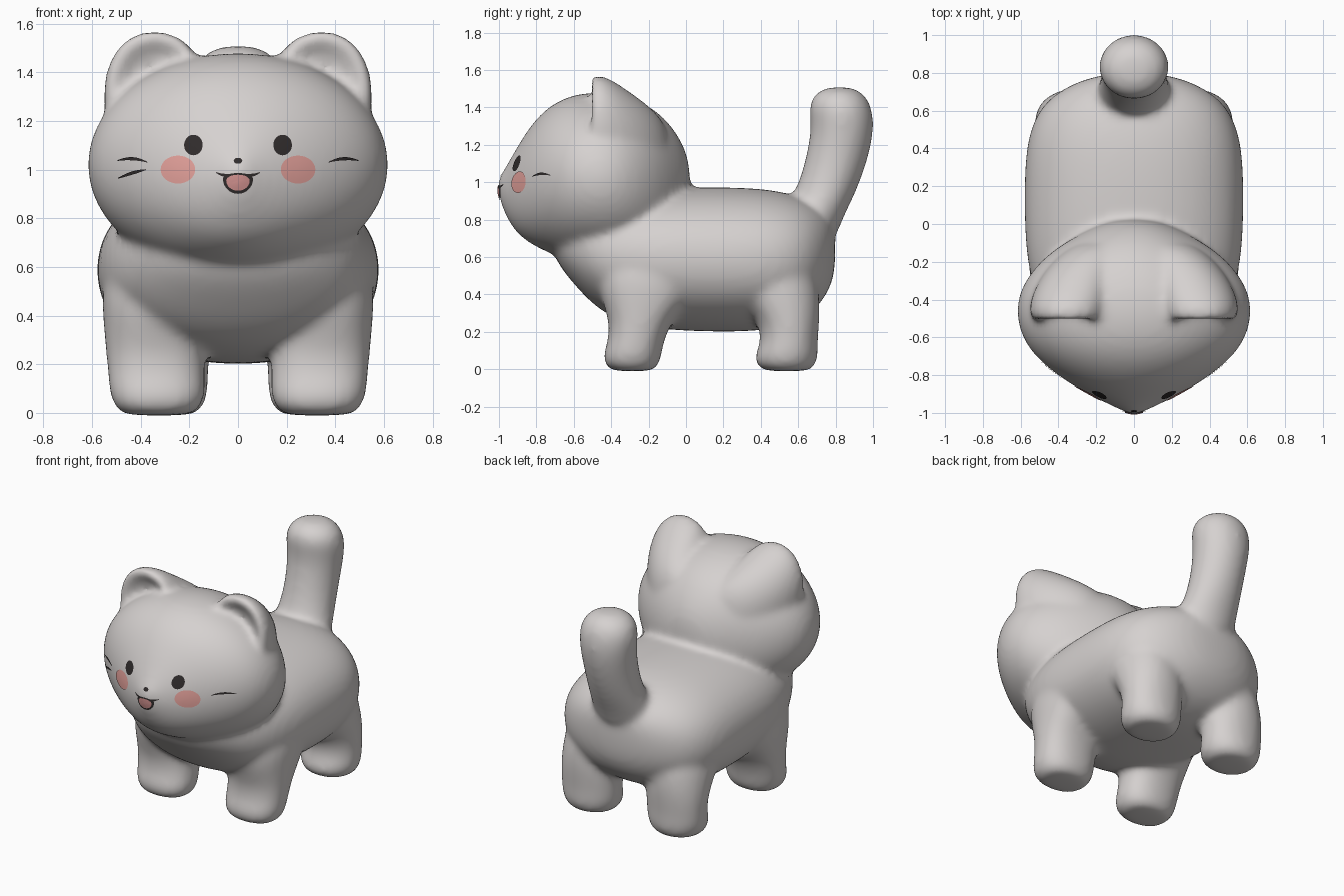
import bpy
import bmesh
from math import sin, cos, pi, copysign
from mathutils import Vector
from mathutils.bvhtree import BVHTree

if "Cube" in bpy.data.objects:
    bpy.data.objects.remove(bpy.data.objects["Cube"], do_unlink=True)


def material(name, colour):
    mat = bpy.data.materials.new(name)
    mat.use_nodes = True
    mat.diffuse_color = (*colour, 1)
    mat.node_tree.nodes["Principled BSDF"].inputs["Base Color"].default_value = (*colour, 1)
    return mat


FUR = material("warm grey fur", (0.67, 0.64, 0.63))
DARK = material("dark markings", (0.03, 0.025, 0.025))
BLUSH = material("pink blush", (0.78, 0.36, 0.33))
TONGUE = material("mouth pink", (0.65, 0.29, 0.28))


def loft(bm, axis, rings, power=2.0, sides=20, flip=1):
    """Closed shell through rings of (position, centre x, half width, low, high)."""
    loops = []
    for pos, centre, half, low, high in rings:
        loop = []
        for i in range(sides):
            a = 2 * pi * i / sides
            c, s = [copysign(abs(f(a)) ** (2 / power), f(a)) for f in (cos, sin)]
            x = flip * (centre + half * c)
            v = (low + high) / 2 + (high - low) / 2 * s
            loop.append(bm.verts.new((x, pos, v) if axis == "y" else (x, v, pos)))
        loops.append(loop)
    for a, b in zip(loops, loops[1:]):
        for i in range(sides):
            j = (i + 1) % sides
            bm.faces.new((a[i], a[j], b[j], b[i]))
    bm.faces.new(loops[0])
    bm.faces.new(loops[-1])


def finish(name, bm, mat):
    bmesh.ops.recalc_face_normals(bm, faces=bm.faces)
    mesh = bpy.data.meshes.new(name)
    bm.to_mesh(mesh)
    bm.free()
    mesh.materials.append(mat)
    mesh.shade_smooth()
    obj = bpy.data.objects.new(name, mesh)
    bpy.context.collection.objects.link(obj)
    return obj


def blend(obj, voxel, rounds):
    """Melt overlapping shells into one soft skin."""
    obj.modifiers.new("Round", "SUBSURF").levels = 2
    obj.modifiers["Round"].render_levels = 2
    remesh = obj.modifiers.new("Merge", "REMESH")
    remesh.mode = "VOXEL"
    remesh.voxel_size = voxel
    remesh.use_smooth_shade = True
    smooth = obj.modifiers.new("Soften", "SMOOTH")
    smooth.factor = 0.5
    smooth.iterations = rounds


# Chest, trunk and rump
bm = bmesh.new()
loft(bm, "y", [
    (-0.72, 0, 0.22, 0.6, 0.8), (-0.59, 0, 0.4, 0.44, 0.88),
    (-0.44, 0, 0.51, 0.28, 0.93), (-0.2, 0, 0.58, 0.21, 0.97),
    (0.1, 0, 0.59, 0.195, 0.98), (0.4, 0, 0.585, 0.195, 0.975),
    (0.58, 0, 0.53, 0.24, 0.94), (0.69, 0, 0.43, 0.31, 0.89),
    (0.77, 0, 0.27, 0.42, 0.83), (0.8, 0, 0.1, 0.54, 0.76)], power=2.2)

# Legs with rounded paws that flare into shoulders and hips
FRONT_LEG = [
    (-0.012, 0.33, 0.13, -0.38, -0.19), (0.01, 0.33, 0.17, -0.43, -0.15),
    (0.07, 0.33, 0.2, -0.45, -0.13), (0.14, 0.335, 0.2, -0.42, -0.12),
    (0.25, 0.34, 0.205, -0.41, -0.08), (0.36, 0.345, 0.21, -0.45, 0.02),
    (0.5, 0.35, 0.215, -0.48, 0.12), (0.62, 0.33, 0.2, -0.42, 0.14)]
BACK_LEG = [
    (-0.012, 0.32, 0.13, 0.43, 0.65), (0.01, 0.32, 0.17, 0.38, 0.69),
    (0.07, 0.32, 0.2, 0.36, 0.71), (0.14, 0.32, 0.2, 0.4, 0.705),
    (0.25, 0.32, 0.205, 0.39, 0.715), (0.36, 0.315, 0.215, 0.3, 0.72),
    (0.5, 0.31, 0.215, 0.2, 0.7), (0.62, 0.29, 0.2, 0.18, 0.65)]
for side in (1, -1):
    loft(bm, "z", FRONT_LEG, power=2.3, flip=side)
    loft(bm, "z", BACK_LEG, power=2.1, flip=side)

# Upright tail with a broad root
loft(bm, "z", [
    (0.65, 0, 0.2, 0.42, 0.79), (0.8, 0, 0.21, 0.48, 0.835),
    (0.95, 0, 0.175, 0.59, 0.915), (1.15, 0, 0.17, 0.645, 0.985),
    (1.3, 0, 0.185, 0.67, 1.01), (1.41, 0, 0.19, 0.65, 0.995),
    (1.48, 0, 0.14, 0.69, 0.95), (1.51, 0, 0.06, 0.76, 0.88)])

# Head, wide at the cheeks and pointed at the muzzle
loft(bm, "y", [
    (-1.005, 0, 0.03, 0.93, 1.03), (-0.975, 0, 0.09, 0.84, 1.06),
    (-0.91, 0, 0.23, 0.72, 1.18), (-0.8, 0, 0.42, 0.645, 1.36),
    (-0.65, 0, 0.59, 0.58, 1.47), (-0.46, 0, 0.645, 0.55, 1.495),
    (-0.3, 0, 0.595, 0.55, 1.465), (-0.15, 0, 0.46, 0.58, 1.39),
    (-0.04, 0, 0.27, 0.68, 1.26), (0.025, 0, 0.11, 0.85, 1.11)])

# Ears: cupped in front, their backs fading into the crown
for side in (1, -1):
    loft(bm, "y", [
        (-0.45, 0.34, 0.07, 1.2, 1.44), (-0.5, 0.34, 0.16, 1.1, 1.525),
        (-0.52, 0.345, 0.19, 1.06, 1.56), (-0.47, 0.345, 0.215, 1.04, 1.58),
        (-0.4, 0.335, 0.215, 1.03, 1.555), (-0.3, 0.3, 0.21, 1.0, 1.485),
        (-0.18, 0.24, 0.18, 0.98, 1.4), (-0.08, 0.16, 0.12, 0.95, 1.28)],
        power=2.2, flip=side)
cat = finish("head_and_body", bm, FUR)
blend(cat, 0.02, 12)

# Face markings are thin plates laid on the head surface
bpy.context.view_layer.update()
skin = BVHTree.FromObject(cat, bpy.context.evaluated_depsgraph_get())


def plate(name, rows, mat, lift=0.004, closed=False):
    bm = bmesh.new()
    grid = []
    for row in rows:
        verts = []
        for x, z in row:
            hit, normal, _, _ = skin.ray_cast(Vector((x, -3, z)), Vector((0, 1, 0)))
            verts.append(bm.verts.new(hit + normal * lift))
        grid.append(verts)
    for a, b in zip(grid, grid[1:]):
        count = len(a)
        for i in range(count if closed else count - 1):
            j = (i + 1) % count
            bm.faces.new((a[i], a[j], b[j], b[i]))
    if closed:
        bm.faces.new(grid[0])
    obj = finish(name, bm, mat)
    # Keep every plate facing outward
    if sum(p.normal.y * p.area for p in obj.data.polygons) > 0:
        obj.data.flip_normals()


def disc(name, x, z, rx, rz, mat, lift=0.004, top=1.0):
    """Oval plate; top below 1 flattens its upper half."""
    angles = [2 * pi * i / 32 for i in range(32)]
    rows = [[(x + rx * k * cos(a), z + rz * k * sin(a) * (top if sin(a) > 0 else 1))
             for a in angles] for k in (0.1, 0.4, 0.7, 1)]
    plate(name, rows, mat, lift, closed=True)


def stroke(name, start, bend, end, width):
    """Tapered line along a quadratic curve."""
    p, q, r = (Vector(v) for v in (start, bend, end))
    side = Vector((-(r - p).y, (r - p).x)).normalized() * width / 2
    upper, lower = [], []
    for i in range(17):
        t = i / 16
        mid = p * (1 - t) ** 2 + q * 2 * t * (1 - t) + r * t * t
        taper = 0.25 + 0.75 * sin(pi * t)
        upper.append(mid + side * taper)
        lower.append(mid - side * taper)
    plate(name, [upper, lower], DARK, 0.005)


for side, label in ((1, "left"), (-1, "right")):
    disc(label + "_eye", side * 0.182, 1.1, 0.038, 0.042, DARK)
    disc(label + "_blush", side * 0.245, 1.0, 0.071, 0.057, BLUSH)
    stroke(label + "_whisker", (side * 0.37, 1.03), (side * 0.43, 1.055),
           (side * 0.492, 1.037), 0.013)
    stroke(label + "_lip", (0, 0.985), (side * 0.045, 0.965), (side * 0.088, 0.988), 0.013)
stroke("right_lower_whisker", (-0.375, 1.0), (-0.43, 0.99), (-0.49, 0.965), 0.013)

# Nose and open mouth
disc("nose", 0, 1.035, 0.017, 0.012, DARK)
disc("mouth_outline", 0, 0.962, 0.06, 0.06, DARK, 0.005, top=0.4)
disc("tongue", 0, 0.955, 0.046, 0.04, TONGUE, 0.008, top=0.6)
